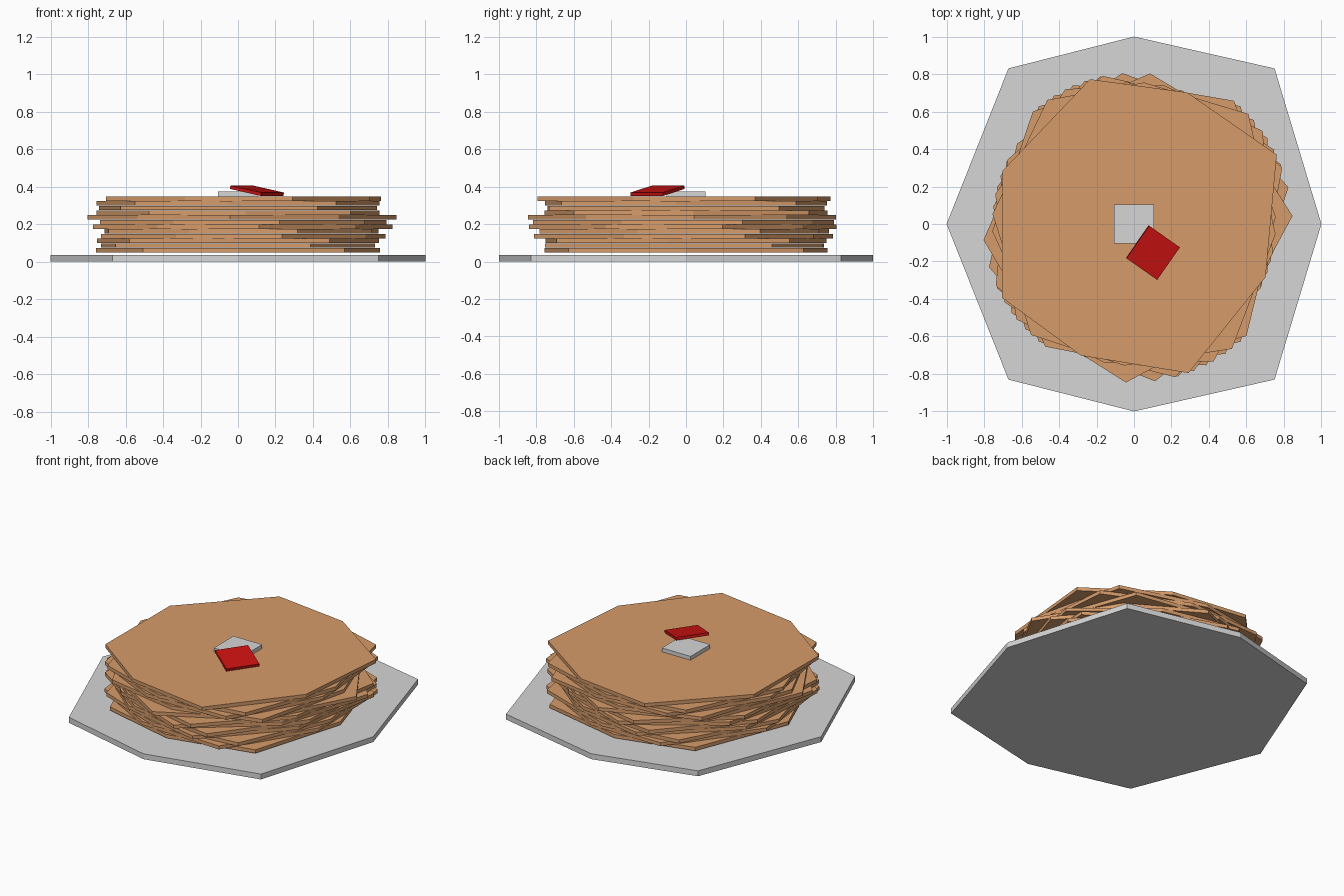
import bpy, bmesh, math
from mathutils import Matrix, Vector

if "Cube" in bpy.data.objects:
    bpy.data.objects.remove(bpy.data.objects["Cube"])

# Shared uneven eight-sided outline (radius about 1)
OUTLINE = [(1, 0), (.75, .83), (0, 1), (-.67, .83),
           (-1, 0), (-.67, -.83), (0, -1), (.75, -.83)]


def material(name, rgb):
    m = bpy.data.materials.new(name)
    m.diffuse_color = (*rgb, 1)
    m.use_nodes = True
    m.node_tree.nodes["Principled BSDF"].inputs["Base Color"].default_value = m.diffuse_color
    return m


GREY = material("pale_grey", (.67, .67, .67))
BROWN = material("pancake_brown", (.67, .33, .145))
RED = material("berry_red", (.60, .006, .006))


def finish(name, bm, mat):
    bmesh.ops.recalc_face_normals(bm, faces=bm.faces)
    mesh = bpy.data.meshes.new(name)
    bm.to_mesh(mesh)
    bm.free()
    mesh.materials.append(mat)
    ob = bpy.data.objects.new(name, mesh)
    bpy.context.collection.objects.link(ob)
    return ob


def disc(name, scale, z, height, degrees, mat):
    """Extrude the outline into a flat slab turned about z."""
    bm = bmesh.new()
    face = bm.faces.new([bm.verts.new((x * scale, y * scale, 0)) for x, y in OUTLINE])
    top = bmesh.ops.extrude_face_region(bm, geom=[face], use_keep_orig=True)["geom"]
    bmesh.ops.translate(bm, vec=(0, 0, height),
                        verts=[v for v in top if isinstance(v, bmesh.types.BMVert)])
    bm.transform(Matrix.Translation((0, 0, z)) @ Matrix.Rotation(math.radians(degrees), 4, 'Z'))
    return finish(name, bm, mat)


def box(name, centre, size, mat, yaw=0, tilt=0):
    bm = bmesh.new()
    bmesh.ops.create_cube(bm, size=1)
    bm.transform(Matrix.Translation(centre)
                 @ Matrix.Rotation(math.radians(yaw), 4, 'Z')
                 @ Matrix.Rotation(math.radians(tilt), 4, 'Y')
                 @ Matrix.Diagonal((*size, 1)))
    return finish(name, bm, mat)


# Plate
disc("plate", 1, 0, .036, 0, GREY)

# Stack of twisted pancakes, bottom to top
TURNS = [0, -15, -7, -26, -20, -34.5, -27, -45, 3, -12, -4, -22]
for i, turn in enumerate(TURNS):
    disc(f"pancake_{i + 1}", .757, .049 + i * .025, .0235, turn, BROWN)

# Pale pat on top and the tilted red piece leaning on it
box("pale_pat", (0, 0, .36), (.213, .208, .026), GREY)
box("red_piece", (.101, -.153, .378), (.204, .212, .018), RED, yaw=-35, tilt=10.5)
